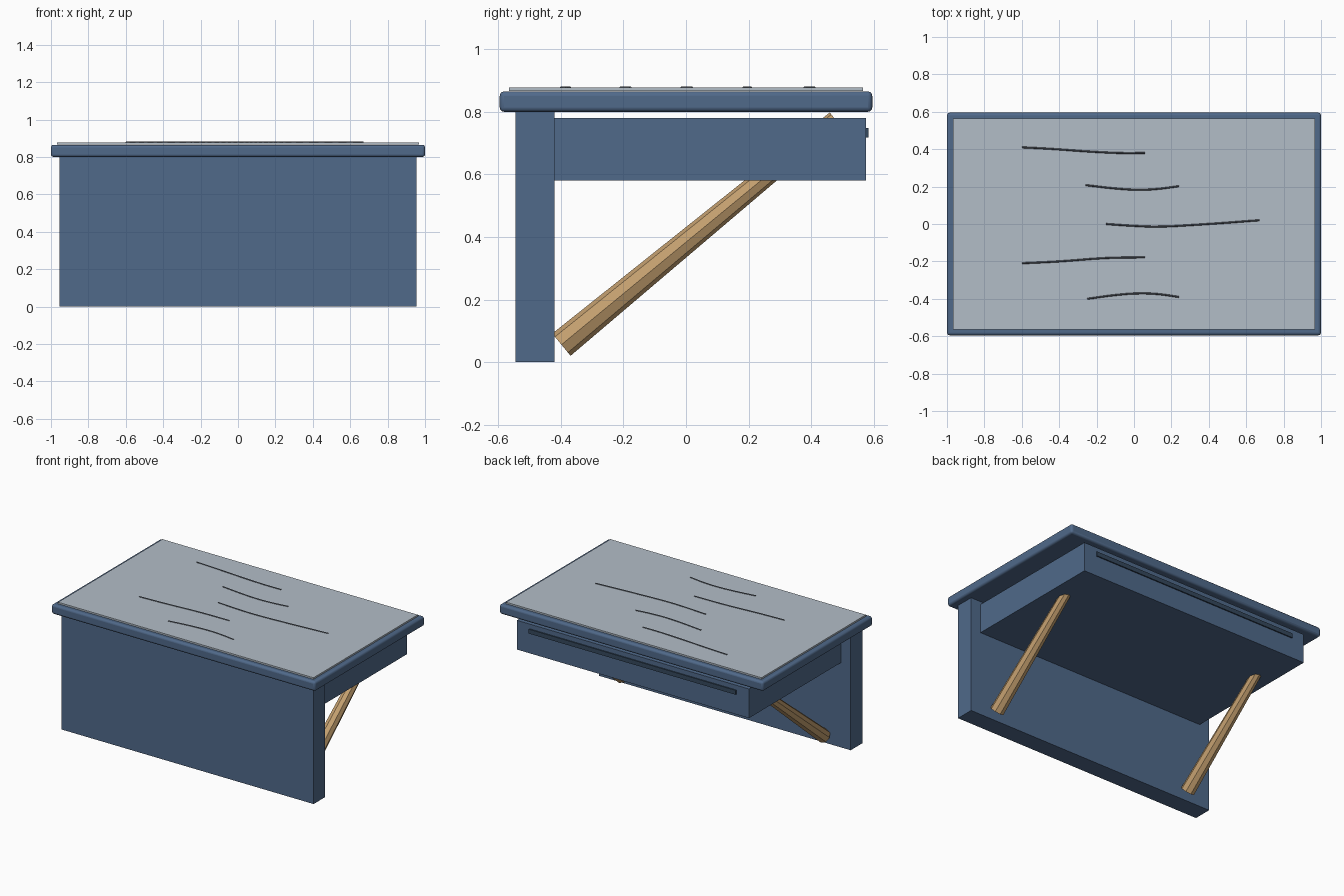
import bpy
from mathutils import Vector

if "Cube" in bpy.data.objects:
    bpy.data.objects.remove(bpy.data.objects["Cube"])


def material(name, rgb):
    m = bpy.data.materials.new(name)
    m.diffuse_color = (*rgb, 1)
    m.use_nodes = True
    m.node_tree.nodes["Principled BSDF"].inputs["Base Color"].default_value = m.diffuse_color
    return m


BLUE = material("blue paint", (0.08, 0.142, 0.255))
DARK = material("dark blue", (0.035, 0.065, 0.11))
GREY = material("pale grey", (0.45, 0.51, 0.575))
LINE = material("line grey", (0.10, 0.115, 0.14))
WOOD = material("wood", (0.55, 0.35, 0.16))


def box(name, lo, hi, mat, bevel=0):
    lo, hi = Vector(lo), Vector(hi)
    bpy.ops.mesh.primitive_cube_add(size=1, location=(lo + hi) / 2)
    ob = bpy.context.object
    ob.name = name
    ob.scale = hi - lo
    bpy.ops.object.transform_apply(location=False, rotation=False, scale=True)
    ob.data.materials.append(mat)
    if bevel:
        mod = ob.modifiers.new("rounded edges", "BEVEL")
        mod.width = bevel
        mod.segments = 3
        bpy.ops.object.shade_smooth_by_angle()
    return ob


# Counter slab, its inlaid sheet, front panel and drawer box
box("counter_top", (-1, -0.595, 0.80), (1, 0.595, 0.865), BLUE, 0.014)
box("top_sheet", (-0.968, -0.565, 0.866), (0.968, 0.565, 0.877), GREY)
box("front_panel", (-0.955, -0.545, 0), (0.955, -0.42, 0.80), BLUE)
box("drawer_box", (-0.88, -0.42, 0.58), (0.88, 0.575, 0.78), BLUE)
box("drawer_slot", (-0.785, 0.574, 0.718), (0.785, 0.583, 0.748), DARK)

# Tapered eight-sided braces
foot, head = Vector((0, -0.398, 0.056)), Vector((0, 0.477, 0.776))
axis = head - foot
for side, x in (("left", -0.765), ("right", 0.765)):
    bpy.ops.mesh.primitive_cone_add(vertices=8, radius1=0.046, radius2=0.028,
                                    depth=axis.length,
                                    location=(foot + head) / 2 + Vector((x, 0, 0)),
                                    rotation=axis.to_track_quat("Z", "Y").to_euler())
    bpy.context.object.name = side + "_brace"
    bpy.context.object.data.materials.append(WOOD)

# Gently curved grain lines lying on the sheet
grain = [
    [(-0.6, 0.41), (-0.45, 0.402), (-0.2, 0.385), (-0.05, 0.379), (0.06, 0.38)],
    [(-0.26, 0.208), (-0.1, 0.19), (0.02, 0.183), (0.12, 0.187), (0.24, 0.202)],
    [(-0.15, 0), (0.0, -0.01), (0.12, -0.014), (0.35, -0.003), (0.67, 0.02)],
    [(-0.6, -0.21), (-0.4, -0.2), (-0.15, -0.182), (0.06, -0.178)],
    [(-0.25, -0.4), (-0.1, -0.38), (0.03, -0.371), (0.13, -0.375), (0.24, -0.39)],
]
for i, path in enumerate(grain):
    cu = bpy.data.curves.new("grain_line", "CURVE")
    cu.dimensions = "3D"
    cu.bevel_depth = 0.0045
    cu.bevel_resolution = 0
    cu.resolution_u = 4
    cu.use_fill_caps = True
    sp = cu.splines.new("BEZIER")
    sp.bezier_points.add(len(path) - 1)
    for bp, (x, y) in zip(sp.bezier_points, path):
        bp.co = (x, y, 0.877)
        bp.handle_left_type = bp.handle_right_type = "AUTO"
    cu.materials.append(LINE)
    ob = bpy.data.objects.new("grain_line_%d" % (i + 1), cu)
    bpy.context.collection.objects.link(ob)
